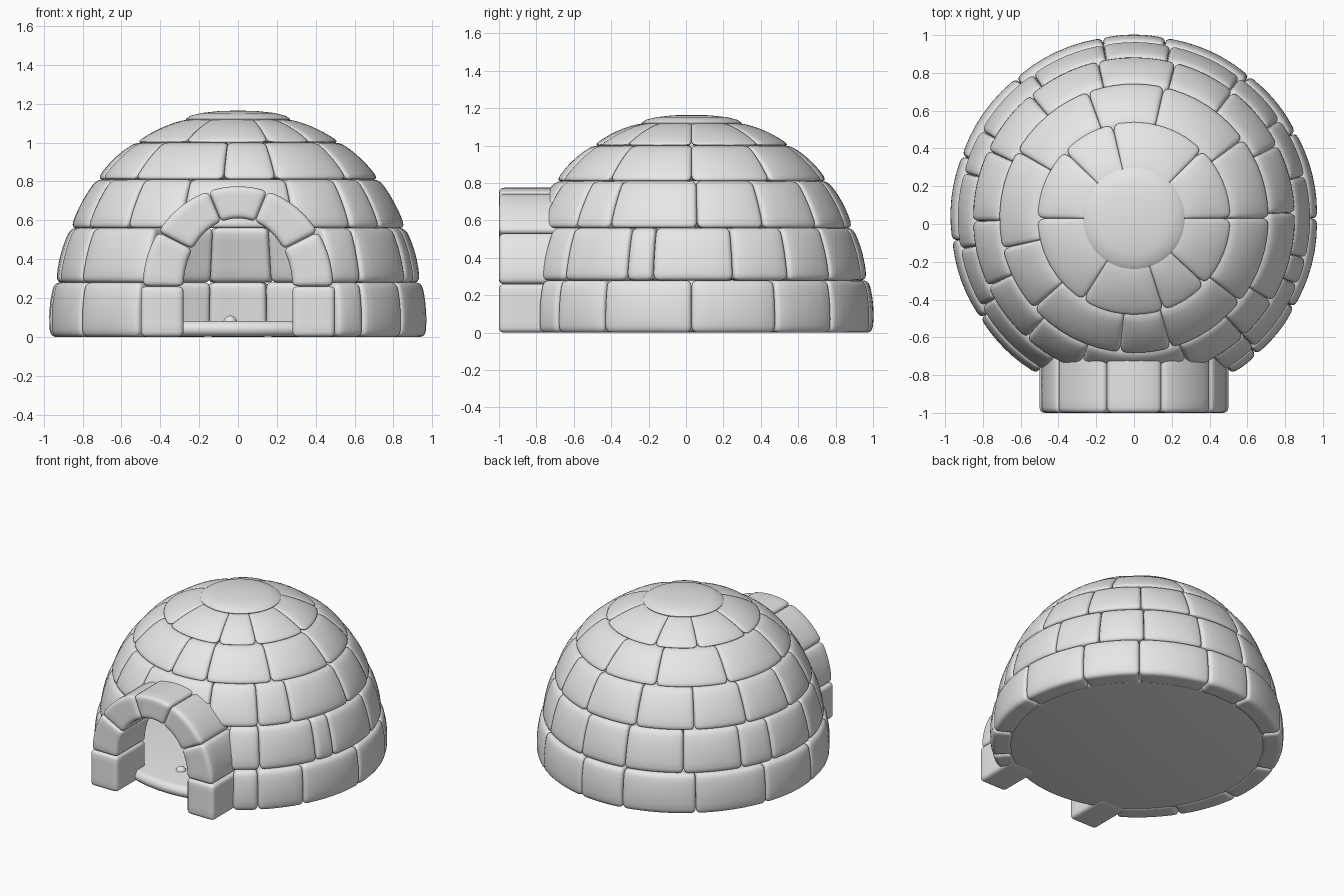
import bpy, bmesh, math
from mathutils import Vector

if "Cube" in bpy.data.objects:
    bpy.data.objects.remove(bpy.data.objects["Cube"], do_unlink=True)

CENTRE_Y = 0.03
SEGMENTS = 10

snow = bpy.data.materials.new("packed_snow")
snow.use_nodes = True
snow.diffuse_color = (0.8, 0.8, 0.8, 1)
snow.node_tree.nodes["Principled BSDF"].inputs["Base Color"].default_value = snow.diffuse_color


def finish(bm, name):
    bmesh.ops.recalc_face_normals(bm, faces=bm.faces)
    mesh = bpy.data.meshes.new(name)
    bm.to_mesh(mesh)
    bm.free()
    mesh.materials.append(snow)
    obj = bpy.data.objects.new(name, mesh)
    bpy.context.collection.objects.link(obj)
    bpy.ops.object.select_all(action='DESELECT')
    obj.select_set(True)
    bpy.context.view_layer.objects.active = obj
    bpy.ops.object.shade_smooth_by_angle(angle=math.radians(60))
    return obj


# Shared subdivided cube from which every snow block is shaped
cube = bmesh.new()
bmesh.ops.create_cube(cube, size=2)
bmesh.ops.subdivide_edges(cube, edges=cube.edges[:], cuts=SEGMENTS - 1, use_grid_fill=True)
template = bpy.data.meshes.new("block_template")
cube.to_mesh(template)
cube.free()


def levels(r):
    """Grid positions along one axis, packed tightly into the rounded ends."""
    middle = SEGMENTS - 4
    inner = [r + (1 - 2 * r) * k / middle for k in range(middle + 1)]
    return [0, 0.45 * r] + inner + [1 - 0.45 * r, 1]


def add_block(bm, radii, place):
    """Add a rounded block; place(u, v, w) bends the unit box into position."""
    start = len(bm.verts)
    bm.from_mesh(template)
    grids = [levels(r) for r in radii]
    for vert in list(bm.verts)[start:]:
        p = [grids[a][round((vert.co[a] + 1) * SEGMENTS / 2)] for a in range(3)]
        core = [min(max(c, r), 1 - r) for c, r in zip(p, radii)]
        push = Vector([(c - q) / r for c, q, r in zip(p, core, radii)]).normalized()
        vert.co = place(*[q + r * d for q, r, d in zip(core, radii, push)])


def lathe(name, profile, steps=64):
    bm = bmesh.new()
    verts = [bm.verts.new((r, CENTRE_Y, z)) for r, z in profile]
    edges = [bm.edges.new(pair) for pair in zip(verts, verts[1:])]
    bmesh.ops.spin(bm, geom=verts + edges, cent=(0, CENTRE_Y, 0), axis=(0, 0, 1),
                   angle=math.tau, steps=steps)
    bmesh.ops.remove_doubles(bm, verts=bm.verts, dist=0.0005)
    return finish(bm, name)


# Dome courses: bottom and top height, bottom and top radius, seam angles
WALL = 0.14
courses = [
    (0.0, 0.28, 0.965, 0.945, [0, 28, 51, 80, 100, 130, 160, 187, 213, 238, 302, 312, 331]),
    (0.28, 0.56, 0.935, 0.86, [14, 34, 53, 78, 100, 125, 150, 165, 190, 210, 240, 300, 313, 338, 347]),
    (0.56, 0.81, 0.86, 0.725, [2, 27, 52, 75, 103, 130, 155, 181, 205, 228, 250, 290, 313, 329]),
    (0.81, 1.0, 0.725, 0.525, [0, 36, 77, 110, 150, 193, 222, 264, 286, 322]),
    (1.0, 1.12, 0.525, 0.26, [0, 45, 103, 136, 180, 238, 288, 317]),
]

for number, (z0, z1, r0, r1, seams) in enumerate(courses):
    bm = bmesh.new()
    height = math.hypot(z1 - z0, r1 - r0)
    for a0, a1 in zip(seams, seams[1:] + [seams[0] + 360]):
        if number < 2 and a0 < 270 < a1:
            continue  # doorway
        width = math.radians(a1 - a0) * (r0 + r1) / 2

        def place(u, v, w):
            angle = math.radians(a0 + (a1 - a0) * u)
            swell = w * 4 * v * (1 - v) * (0.012 + 0.02 * u * (1 - u))
            radius = r0 + (r1 - r0) * v - WALL * (1 - w)
            z = z0 + (z1 - z0) * v
            grow = 1 + swell
            return Vector((radius * grow * math.cos(angle),
                           CENTRE_Y + radius * grow * math.sin(angle), z * grow))

        add_block(bm, (0.03 / width, 0.035 / height, 0.025 / WALL), place)
    finish(bm, "dome_course_%d" % (number + 1))

# Round cap stone
lathe("dome_cap", [(0, 1.165), (0.1, 1.162), (0.19, 1.152), (0.245, 1.138),
                   (0.268, 1.122), (0.262, 1.1), (0.2, 1.07), (0, 1.07)])

# Floor slab with rounded rim that shows as the threshold
lathe("floor_slab", [(0, 0.082), (0.82, 0.082), (0.85, 0.075), (0.868, 0.05),
                     (0.865, 0.025), (0.85, 0.008), (0.83, 0.003), (0, 0.003)])

# Entrance arch: two legs and five curved blocks
FRONT, BACK, SPRING = -1.0, -0.66, 0.26
bm = bmesh.new()
for side in (-1, 1):
    add_block(bm, (0.13, 0.1, 0.08), lambda u, v, w: Vector(
        (side * (0.28 + 0.22 * u), FRONT + (BACK - FRONT) * w, SPRING * v)))
arch_seams = [0, 33, 72, 108, 147, 180]
for a0, a1 in zip(arch_seams, arch_seams[1:]):
    def place(u, v, w):
        angle = math.radians(a0 + (a1 - a0) * u)
        across = 0.28 + 0.21 * w
        rise = 0.35 + 0.165 * w
        return Vector((across * math.cos(angle), FRONT + (BACK - FRONT) * v,
                       SPRING + rise * math.sin(angle)))
    add_block(bm, (0.1, 0.08, 0.15), place)
finish(bm, "entrance_arch")

# Small lump of snow on the floor
bm = bmesh.new()
bmesh.ops.create_uvsphere(bm, u_segments=16, v_segments=10, radius=0.035)
bmesh.ops.translate(bm, verts=bm.verts, vec=(-0.04, -0.6, 0.075))
finish(bm, "snow_lump")

bpy.data.meshes.remove(template)
